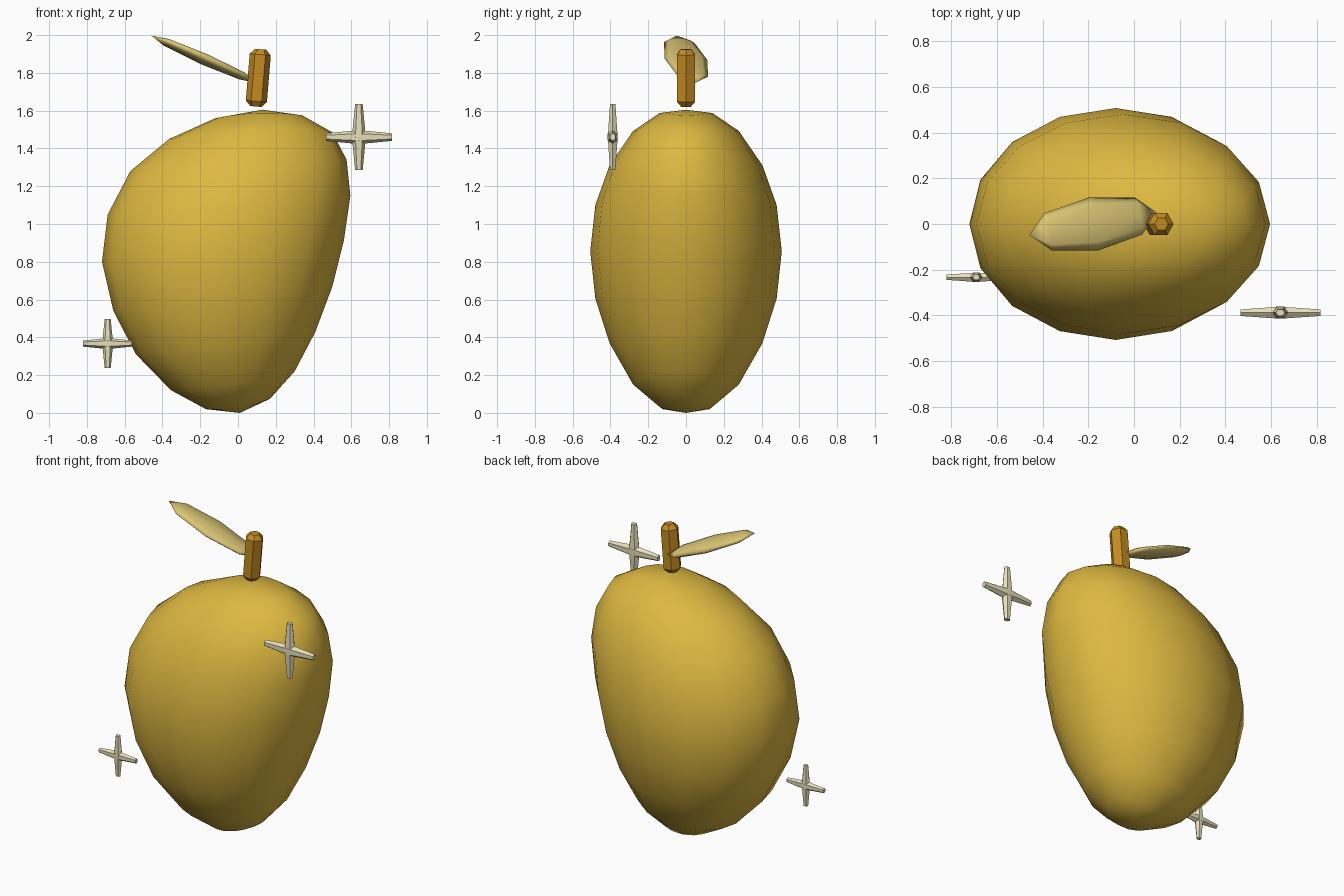
import bpy, bmesh, math
from mathutils import Vector, Matrix

if "Cube" in bpy.data.objects:
    bpy.data.objects.remove(bpy.data.objects["Cube"])


def material(name, color):
    m = bpy.data.materials.new(name)
    m.diffuse_color = (*color, 1)
    m.use_nodes = True
    m.node_tree.nodes["Principled BSDF"].inputs["Base Color"].default_value = m.diffuse_color
    return m


GOLD = material("mango gold", (0.73, 0.48, 0.053))
BROWN = material("stem amber", (0.56, 0.26, 0.016))
PALE = material("leaf pale gold", (0.72, 0.57, 0.18))
CREAM = material("sparkle cream", (0.82, 0.75, 0.50))


def finish(bm, name, mat, smooth):
    bmesh.ops.recalc_face_normals(bm, faces=bm.faces)
    for f in bm.faces:
        f.smooth = smooth
    me = bpy.data.meshes.new(name)
    bm.to_mesh(me)
    bm.free()
    me.materials.append(mat)
    ob = bpy.data.objects.new(name, me)
    bpy.context.collection.objects.link(ob)
    return ob


def loft(bm, rings):
    """Skin a list of rings; a one-point ring is a pole, other ends are capped."""
    rows = [[bm.verts.new(p) for p in r] for r in rings]
    for a, b in zip(rows, rows[1:]):
        n = max(len(a), len(b))
        for i in range(n):
            j = (i + 1) % n
            if len(a) == 1:
                bm.faces.new((a[0], b[i], b[j]))
            elif len(b) == 1:
                bm.faces.new((a[i], a[j], b[0]))
            else:
                bm.faces.new((a[i], a[j], b[j], b[i]))
    for r in (rows[0], rows[-1]):
        if len(r) > 2:
            bm.faces.new(r)


def ring(center, u, v, n):
    return [center + u * math.cos(2 * math.pi * i / n) + v * math.sin(2 * math.pi * i / n)
            for i in range(n)]


# Fruit body: left x, left z, right x, right z, half depth, rise at the sides
SECTIONS = [
    (-0.12, 1.56, 0.34, 1.575, 0.14, 0.02),
    (-0.365, 1.45, 0.50, 1.485, 0.28, 0.025),
    (-0.57, 1.28, 0.575, 1.34, 0.405, 0.0),
    (-0.69, 1.05, 0.595, 1.15, 0.48, 0.0),
    (-0.72, 0.80, 0.56, 0.91, 0.507, 0.0),
    (-0.66, 0.54, 0.50, 0.67, 0.48, 0.0),
    (-0.54, 0.31, 0.41, 0.43, 0.405, 0.0),
    (-0.355, 0.12, 0.30, 0.22, 0.28, -0.02),
    (-0.17, 0.02, 0.17, 0.075, 0.135, -0.02),
]
rings = [[Vector((0.13, 0, 1.605))]]
for xl, zl, xr, zr, d, rise in SECTIONS:
    c = Vector(((xl + xr) / 2, 0, (zl + zr) / 2))
    u = Vector(((xr - xl) / 2, 0, (zr - zl) / 2))
    r = ring(c, u, Vector((0, d, 0)), 16)
    for p in r:
        p.z += rise * (p.y / d) ** 2
    rings.append(r)
rings.append([Vector((0.01, 0, 0))])
bm = bmesh.new()
loft(bm, rings)
finish(bm, "fruit_body", GOLD, True)

# Stem: leaning six-sided rod with chamfered ends
bottom, top = Vector((0.095, 0, 1.622)), Vector((0.12, 0, 1.925))
axis = (top - bottom).normalized()
side = Vector((axis.z, 0, -axis.x))
length = (top - bottom).length
bm = bmesh.new()
loft(bm, [ring(bottom + axis * t, side * r, Vector((0, r, 0)), 6)
          for t, r in ((0, 0.03), (0.028, 0.056), (length - 0.028, 0.056), (length, 0.03))])
finish(bm, "stem", BROWN, False)

# Leaf: thin tilted low-poly ellipsoid
long_axis = Vector((0.28, 0.048, -0.125))
wide_axis = Vector((-0.022, 0.115, -0.006))
thin_axis = long_axis.cross(wide_axis).normalized() * 0.03
center = Vector((-0.178, 0, 1.872))
rings = [[center + long_axis]]
for k in (1, 2, 3):
    a = math.pi * k / 4
    rings.append(ring(center + long_axis * math.cos(a), wide_axis * math.sin(a),
                      thin_axis * math.sin(a), 8))
rings.append([center - long_axis])
bm = bmesh.new()
loft(bm, rings)
finish(bm, "leaf", PALE, True)


# Sparkles: two crossed six-sided spindles, tapering to blunt ends
def sparkle(name, center, reach, mid, tip):
    bm = bmesh.new()
    X, Z = Vector((1, 0, 0)), Vector((0, 0, 1))
    for along, across in ((X, Z), (Z, X)):
        loft(bm, [ring(center + along * t, across * r, Vector((0, r * 0.82, 0)), 6)
                  for t, r in ((-reach, tip), (0, mid), (reach, tip))])
    finish(bm, name, CREAM, False)


sparkle("upper_sparkle", Vector((0.64, -0.388, 1.46)), 0.175, 0.037, 0.02)
sparkle("lower_sparkle", Vector((-0.69, -0.233, 0.367)), 0.13, 0.029, 0.016)
